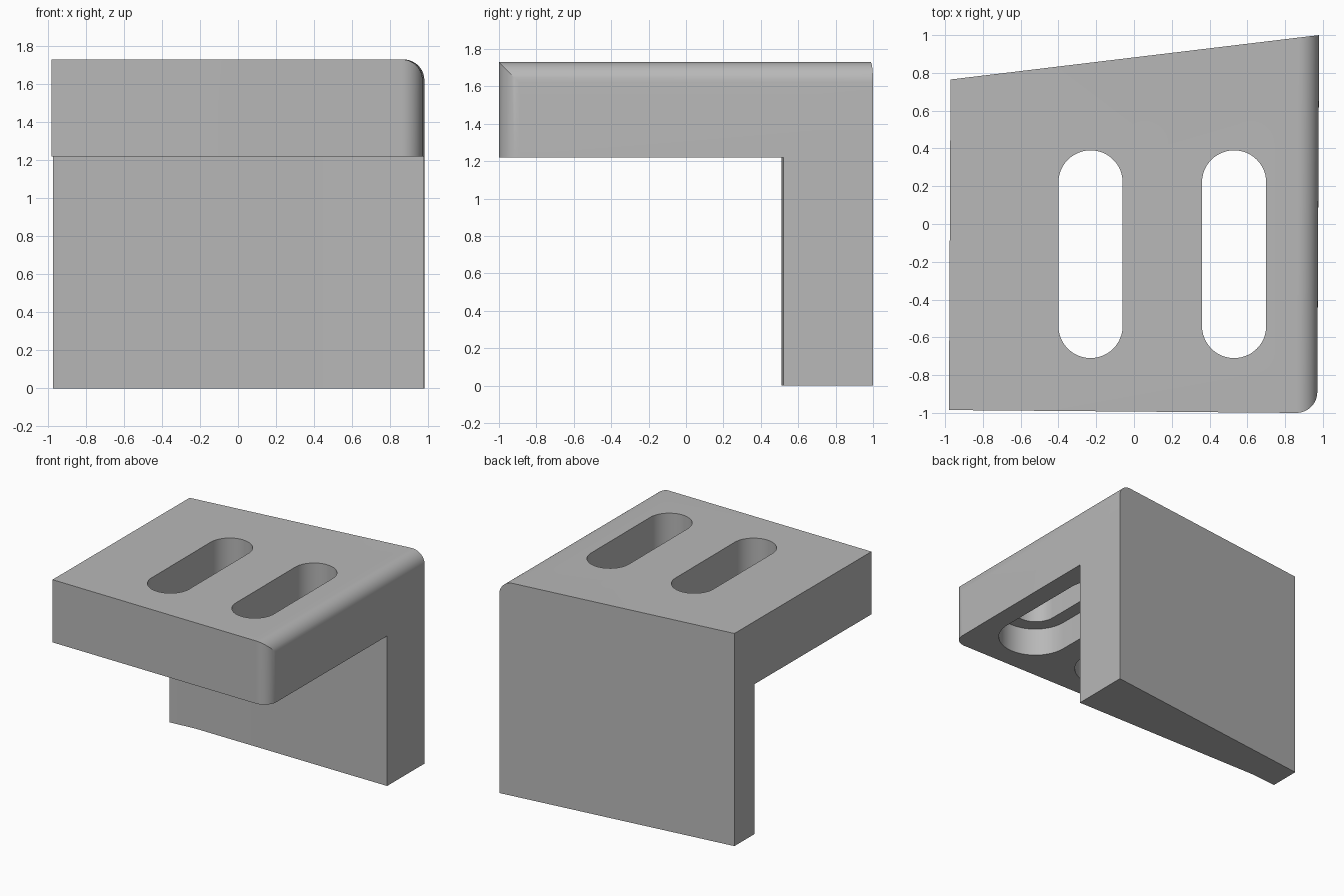
import bpy, bmesh, math

old = bpy.data.objects.get("Cube")
if old:
    bpy.data.objects.remove(old, do_unlink=True)

grey = bpy.data.materials.new("plain_grey")
grey.use_nodes = True
colour = (0.48, 0.48, 0.48, 1)
grey.diffuse_color = colour
grey.node_tree.nodes["Principled BSDF"].inputs["Base Color"].default_value = colour

TOP, UNDER, SIDE, FILLET = 1.73, 1.22, 0.975, 0.11


def arc(cx, cy, r, start, end, steps=12):
    angles = [math.radians(start + (end - start) * i / steps) for i in range(steps + 1)]
    return [(cx + r * math.cos(a), cy + r * math.sin(a)) for a in angles]


def slot(cx, cy, half, r):
    return arc(cx, cy + half, r, 0, 180, 24) + arc(cx, cy - half, r, 180, 360, 24)


def prism(name, points, low, high, place=lambda a, b, c: (a, b, c)):
    """Extrude a closed outline between two levels."""
    bm = bmesh.new()
    base = bm.faces.new([bm.verts.new(place(a, b, low)) for a, b in points])
    result = bmesh.ops.extrude_face_region(bm, geom=[base])
    offset = [h - l for h, l in zip(place(0, 0, high), place(0, 0, low))]
    moved = [v for v in result["geom"] if isinstance(v, bmesh.types.BMVert)]
    bmesh.ops.translate(bm, verts=moved, vec=offset)
    bmesh.ops.recalc_face_normals(bm, faces=bm.faces)
    mesh = bpy.data.meshes.new(name)
    bm.to_mesh(mesh)
    bm.free()
    mesh.materials.append(grey)
    obj = bpy.data.objects.new(name, mesh)
    bpy.context.collection.objects.link(obj)
    return obj


def combine(target, tool, operation):
    """Apply a boolean and discard the tool."""
    tool.hide_render = True
    mod = target.modifiers.new("combine", "BOOLEAN")
    mod.operation, mod.object, mod.solver = operation, tool, "EXACT"
    bpy.context.view_layer.objects.active = target
    bpy.ops.object.modifier_apply(modifier=mod.name)
    bpy.data.objects.remove(tool, do_unlink=True)


# Top slab: plan with a rounded front corner, crossed with a rounded side profile
plan = [(-SIDE, -0.985)] + arc(SIDE - FILLET, FILLET - 1, FILLET, -90, 0)
plan += [(SIDE, 1), (-SIDE, 0.765)]
bracket = prism("angle_bracket", plan, UNDER, TOP)
profile = [(-1.3, 1), (SIDE, 1)] + arc(SIDE - FILLET, TOP - FILLET, FILLET, 0, 90)
profile += [(-1.3, TOP)]
rounding = prism("edge_rounding", profile, -1.3, 1.3, lambda a, b, c: (a, c, b))
combine(bracket, rounding, "INTERSECT")

# Upright wall below the back of the slab, with a slight bend at one end
wall_plan = [(-SIDE, 0.51), (-0.76, 0.53), (SIDE, 0.52), (SIDE, 1), (-SIDE, 0.765)]
combine(bracket, prism("upright_wall", wall_plan, 0, UNDER), "UNION")

# Slight lean of both side faces
for v in bracket.data.vertices:
    v.co.x += 0.005 * v.co.y

# Two through slots, each with a wider recess underneath
for x in (-0.23, 0.53):
    combine(bracket, prism("slot_cutter", slot(x, -0.16, 0.38, 0.17), 1, 2), "DIFFERENCE")
    combine(bracket, prism("recess_cutter", slot(x, -0.16, 0.385, 0.28), 1, 1.45), "DIFFERENCE")

bpy.ops.object.select_all(action="DESELECT")
bracket.select_set(True)
bpy.context.view_layer.objects.active = bracket
bpy.ops.object.shade_smooth_by_angle(angle=math.radians(25))
